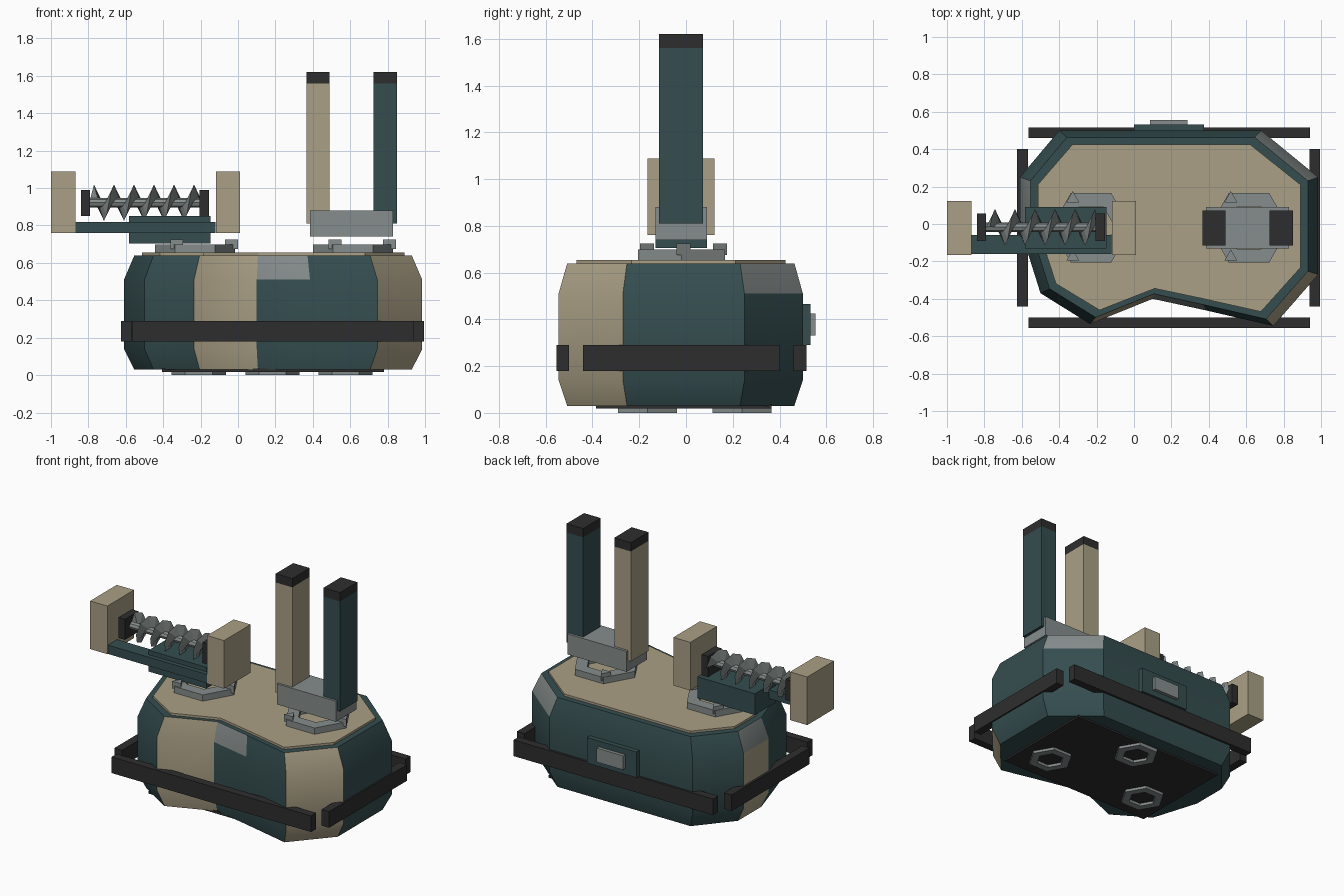
import bpy
import bmesh
from math import radians, cos, sin, pi

cube = bpy.data.objects.get("Cube")
if cube:
    bpy.data.objects.remove(cube, do_unlink=True)


def material(name, rgb):
    m = bpy.data.materials.new(name)
    m.use_nodes = True
    m.diffuse_color = (*rgb, 1)
    m.node_tree.nodes["Principled BSDF"].inputs["Base Color"].default_value = (*rgb, 1)
    return m


TEAL = material("dark teal", (0.035, 0.075, 0.079))
TAN = material("sand tan", (0.40, 0.35, 0.235))
GREY = material("steel grey", (0.24, 0.27, 0.265))
BLACK = material("charcoal", (0.027, 0.027, 0.028))


def finish(name, bm, *mats):
    bmesh.ops.recalc_face_normals(bm, faces=bm.faces[:])
    mesh = bpy.data.meshes.new(name)
    bm.to_mesh(mesh)
    bm.free()
    for m in mats:
        mesh.materials.append(m)
    obj = bpy.data.objects.new(name, mesh)
    bpy.context.collection.objects.link(obj)
    return obj


def box(name, mat, x, y, z):
    """Box from (min, max) ranges on each axis."""
    bm = bmesh.new()
    bmesh.ops.create_cube(bm, size=1)
    for v in bm.verts:
        v.co = [(lo + hi) / 2 + c * (hi - lo) for c, (lo, hi) in zip(v.co, (x, y, z))]
    return finish(name, bm, mat)


def loft(bm, rings, caps=True):
    """Skin closed rings; returns side faces as (level, segment, face)."""
    loops = [[bm.verts.new(p) for p in r] for r in rings]
    n = len(loops[0])
    sides = []
    for k, (a, b) in enumerate(zip(loops, loops[1:])):
        for i in range(n):
            j = (i + 1) % n
            sides.append((k, i, bm.faces.new((a[i], a[j], b[j], b[i]))))
    if caps:
        bm.faces.new(loops[0][::-1])
        bm.faces.new(loops[-1])
    return sides


def circle(n, r, cx, cy, z, turn=0):
    return [(cx + r * cos(turn + 2 * pi * i / n), cy + r * sin(turn + 2 * pi * i / n), z)
            for i in range(n)]


def prism(name, mat, n, r, cx, cy, z0, z1, turn=0):
    bm = bmesh.new()
    loft(bm, [circle(n, r, cx, cy, z, turn) for z in (z0, z1)])
    return finish(name, bm, mat)


def hex_ring(name, mat, r_out, r_in, cx, cy, z0, z1):
    bm = bmesh.new()
    path = [(r_out, z0), (r_out, z1), (r_in, z1), (r_in, z0), (r_out, z0)]
    loft(bm, [circle(6, r, cx, cy, z) for r, z in path], caps=False)
    bmesh.ops.remove_doubles(bm, verts=bm.verts[:], dist=1e-4)
    return finish(name, bm, mat)


# Hull: outline with a notched front, tapered at top and bottom
OUTLINE = [(-0.235, -0.535), (0.10, -0.40), (0.385, -0.462), (0.745, -0.545),
           (0.985, -0.27), (0.985, 0.25), (0.68, 0.50), (-0.40, 0.50),
           (-0.61, 0.25), (-0.61, -0.02), (-0.50, -0.37)]


def outline(sx, sy, z):
    return [(0.19 + (x - 0.19) * sx, -0.02 + (y + 0.02) * sy, z) for x, y in OUTLINE]


bm = bmesh.new()
levels = [(0.93, 0.03), (1, 0.14), (1, 0.51), (0.93, 0.64)]
for level, seg, face in loft(bm, [outline(s, s, z) for s, z in levels]):
    if level == 2 and seg in (1, 5, 8):
        face.material_index = 2          # steel corner patches
    elif seg in (0, 3, 8):
        face.material_index = 1          # tan panels
hull = finish("hull", bm, TEAL, TAN, GREY)
bpy.ops.object.select_all(action="DESELECT")
hull.select_set(True)
bpy.context.view_layer.objects.active = hull
bpy.ops.object.shade_smooth_by_angle(angle=radians(35))

bm = bmesh.new()
loft(bm, [outline(0.88, 0.855, z) for z in (0.63, 0.655)])
finish("deck", bm, TAN)

# Bumper rails
RAIL_Z = (0.18, 0.29)
for name, y in (("front_rail", (-0.555, -0.50)), ("back_rail", (0.46, 0.515))):
    box(name, BLACK, (-0.565, 0.94), y, RAIL_Z)
for name, x in (("right_rail", (-0.625, -0.568)), ("left_rail", (0.938, 0.995))):
    box(name, BLACK, x, (-0.44, 0.40), RAIL_Z)

# Underside plate and feet
box("belly_plate", BLACK, (-0.405, 0.78), (-0.385, 0.365), (0.018, 0.035))
for i, (x, y) in enumerate([(-0.21, -0.165), (0.185, 0.24), (0.575, -0.165)]):
    hex_ring(f"foot_ring_{i + 1}", GREY, 0.145, 0.09, x, y, 0, 0.02)

# Back hatch
box("hatch_plate", TEAL, (0, 0.375), (0.48, 0.532), (0.29, 0.465))
box("hatch_window", GREY, (0.085, 0.285), (0.52, 0.555), (0.33, 0.425))

# Hexagonal mounts with three triangular lugs each
for side, cx in (("right", -0.23), ("left", 0.615)):
    hex_ring(f"{side}_mount_ring", GREY, 0.215, 0.13, cx, -0.02, 0.65, 0.698)
    for i in range(3):
        a = 2 * pi * i / 3
        prism(f"{side}_mount_lug_{i + 1}", GREY, 3, 0.04, cx + 0.195 * cos(a),
              -0.02 + 0.18 * sin(a), 0.675, 0.724, pi / 2)

# Twin tower unit
box("tower_base", GREY, (0.385, 0.83), (-0.13, 0.09), (0.74, 0.88))
for name, mat, x in (("inner_tower", TAN, (0.365, 0.49)), ("outer_tower", TEAL, (0.725, 0.85))):
    box(name, mat, x, (-0.115, 0.073), (0.81, 1.56))
    box(name + "_cap", BLACK, x, (-0.115, 0.073), (1.56, 1.62))

# Screw unit: base, arm and end blocks
box("screw_base", TEAL, (-0.583, -0.148), (-0.13, 0.09), (0.705, 0.85))
box("screw_arm", TEAL, (-0.87, -0.12), (-0.16, -0.06), (0.76, 0.82))
for name, x in (("outer_block", (-1.0, -0.87)), ("inner_block", (-0.118, 0.01))):
    box(name, TAN, x, (-0.165, 0.122), (0.76, 1.088))
for name, x in (("outer_bearing", (-0.84, -0.79)), ("inner_bearing", (-0.205, -0.155))):
    box(name, BLACK, x, (-0.09, 0.055), (0.85, 0.99))

AXIS_Y, AXIS_Z = -0.017, 0.922
bm = bmesh.new()
loft(bm, [[(x, AXIS_Y + u, AXIS_Z + v) for u, v, _ in circle(8, 0.025, 0, 0, 0)]
          for x in (-0.80, -0.19)])
finish("screw_shaft", bm, GREY)

# Helical blade with a sharp outer edge
STEPS, TURNS, PITCH = 8, 5.25, 0.107
bm = bmesh.new()
rings = []
for k in range(int(STEPS * TURNS) + 1):
    a = 2 * pi * k / STEPS
    x = -0.77 + PITCH * k / STEPS
    rings.append([(x + dx, AXIS_Y + r * sin(a), AXIS_Z + r * cos(a))
                  for dx, r in ((-0.02, 0.02), (0, 0.097), (0.02, 0.02))])
# Wind from the top over the back so the front runs up to the left end's far side
loft(bm, rings)
finish("screw_blade", bm, GREY)
